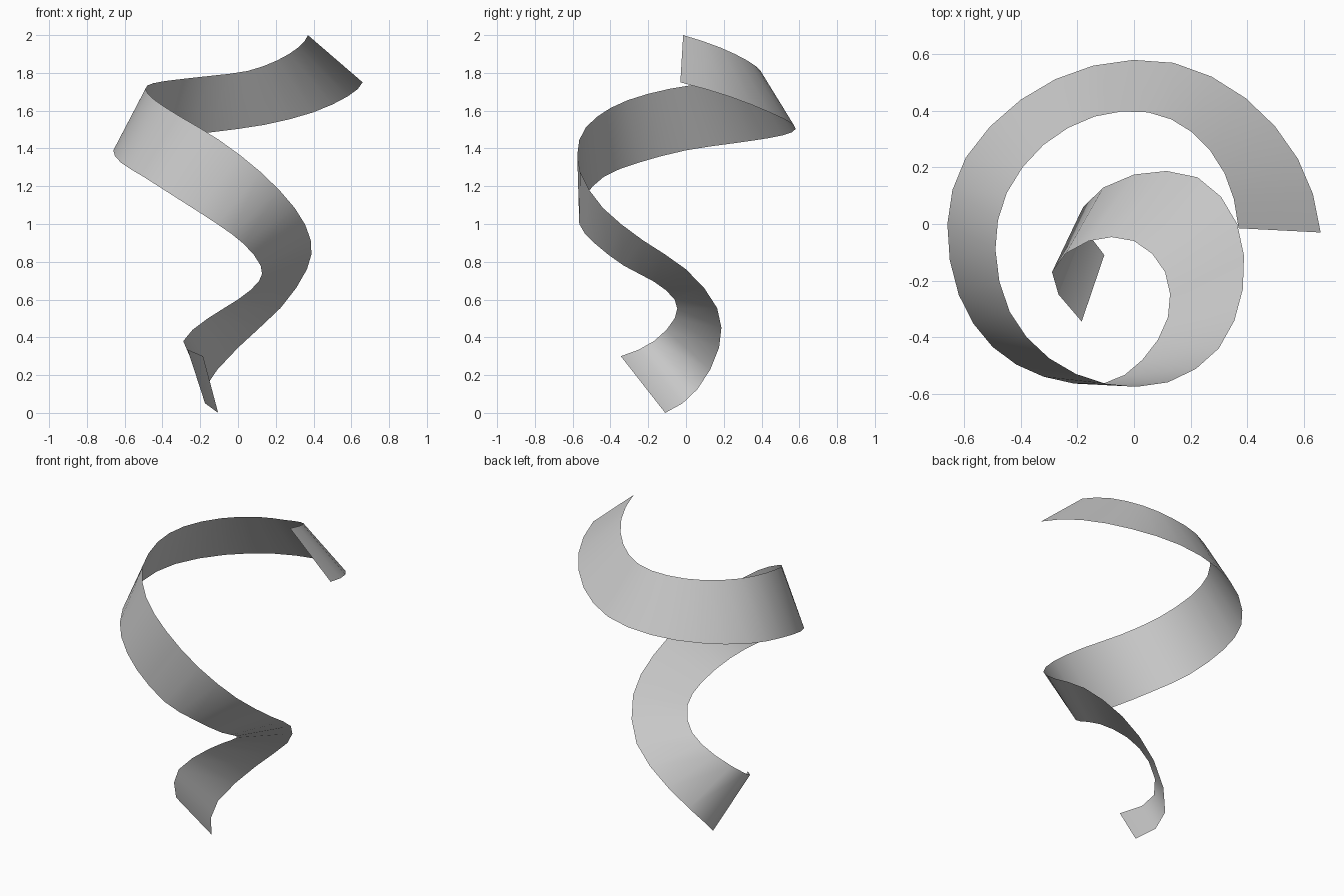
import bpy
import bmesh
import math
from mathutils import Vector

# Paired rim points down the ribbon, from its top end to its bottom end:
# first the rim that starts inside the coil, then the one that starts outside.
RIBS = [
    ((.37, -.015, 2), (.66, -.03, 1.75)),
    ((.32, .18, 1.935), (.58, .23, 1.675)),
    ((.205, .325, 1.865), (.395, .445, 1.59)),
    ((.05, .395, 1.81), (.14, .57, 1.525)),
    ((-.14, .38, 1.785), (-.145, .56, 1.485)),
    ((-.32, .28, 1.765), (-.4, .44, 1.455)),
    ((-.45, .11, 1.745), (-.595, .235, 1.425)),
    ((-.49, -.09, 1.715), (-.66, 0, 1.39)),
    ((-.44, -.31, 1.655), (-.62, -.25, 1.325)),
    ((-.3, -.475, 1.565), (-.5, -.435, 1.25)),
    ((-.1, -.565, 1.445), (-.32, -.54, 1.135)),
    ((.12, -.56, 1.275), (-.11, -.565, 1)),
    ((.3, -.44, 1.085), (.03, -.48, .895)),
    ((.385, -.23, .915), (.12, -.33, .78)),
    ((.365, 0, .76), (.11, -.17, .695)),
    ((.225, .165, .555), (0, -.06, .6)),
    ((0, .175, .345), (-.16, -.06, .5)),
    ((-.18, .06, .125), (-.29, -.17, .38)),
    ((-.105, -.11, 0), (-.185, -.345, .3)),
]
STEPS = 2  # facets between neighbouring ribs


def smooth_path(points, steps):
    """Return a smooth path passing through every given point."""
    pts = [Vector(p) for p in points]
    # Continue the bend past both ends so the end facets curve as well
    before = 3 * pts[0] - 3 * pts[1] + pts[2]
    after = 3 * pts[-1] - 3 * pts[-2] + pts[-3]
    padded = [before] + pts + [after]
    path = []
    for a, b, c, d in zip(padded, padded[1:], padded[2:], padded[3:]):
        for step in range(steps):
            t = step / steps
            bend = (2 * a - 5 * b + 4 * c - d) * t + (3 * b - a - 3 * c + d) * t * t
            path.append(b + ((c - a) + bend) * t / 2)
    path.append(pts[-1])
    return path


def make_material(name, colour):
    material = bpy.data.materials.new(name)
    material.use_nodes = True
    material.diffuse_color = colour
    shader = material.node_tree.nodes["Principled BSDF"]
    shader.inputs["Base Color"].default_value = colour
    return material


def make_strip(name, first_rim, second_rim, material):
    """Bridge two rims with one row of faces."""
    bm = bmesh.new()
    left = [bm.verts.new(p) for p in first_rim]
    right = [bm.verts.new(p) for p in second_rim]
    for a, b, c, d in zip(left, right, right[1:], left[1:]):
        bm.faces.new((a, b, c, d))
    mesh = bpy.data.meshes.new(name)
    bm.to_mesh(mesh)
    bm.free()
    mesh.materials.append(material)
    strip = bpy.data.objects.new(name, mesh)
    bpy.context.collection.objects.link(strip)
    return strip


cube = bpy.data.objects.get("Cube")
if cube:
    bpy.data.objects.remove(cube, do_unlink=True)

# Twisting spiral ribbon, a single open sheet
grey = make_material("plain_grey", (0.6, 0.6, 0.6, 1))
first_rim, second_rim = (smooth_path(rim, STEPS) for rim in zip(*RIBS))
ribbon = make_strip("spiral_ribbon", first_rim, second_rim, grey)

# Smooth shading along the bend
bpy.context.view_layer.objects.active = ribbon
ribbon.select_set(True)
bpy.ops.object.shade_smooth_by_angle(angle=math.radians(60))
